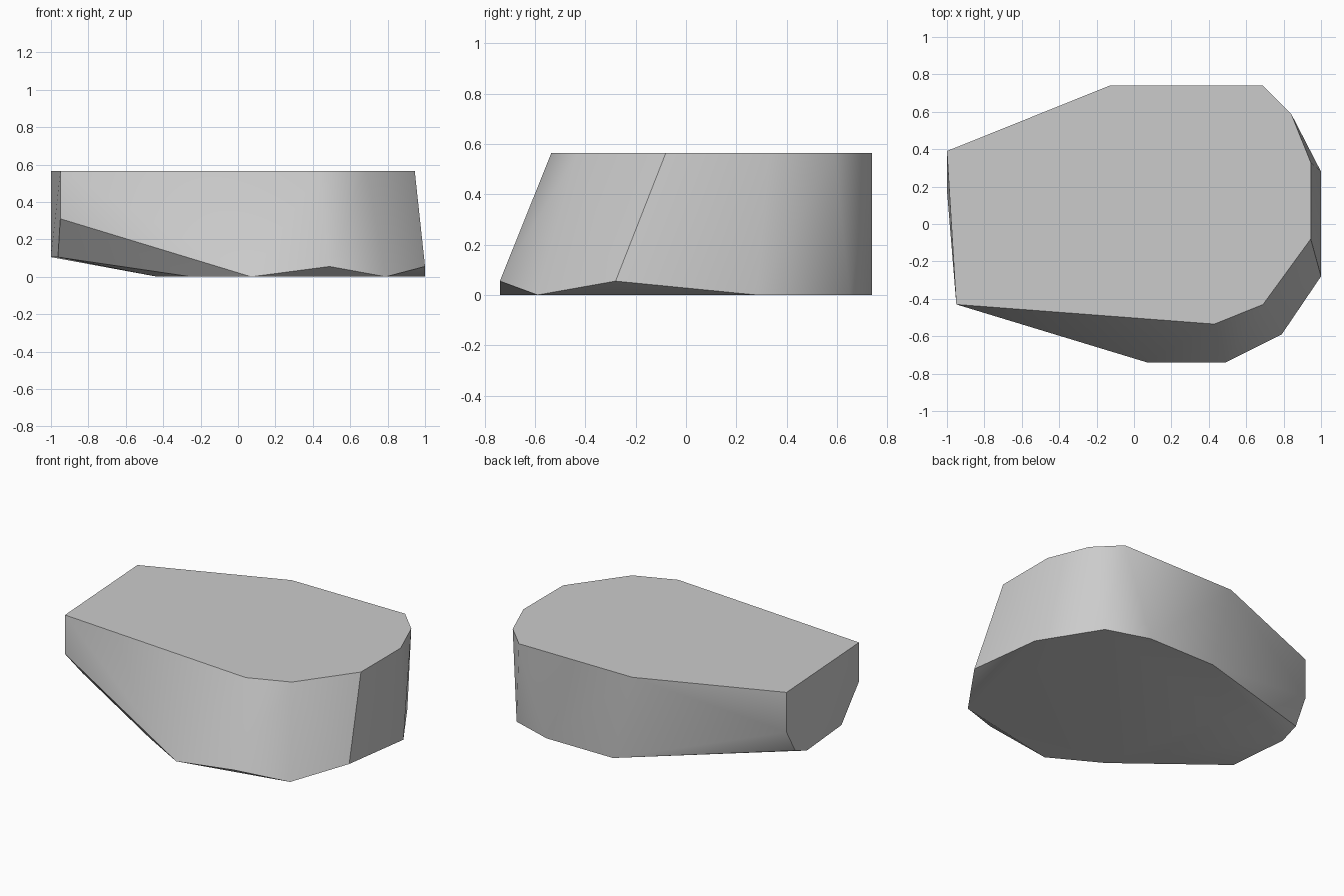
import bpy
import bmesh
from math import radians

# Remove only the default object
default = bpy.data.objects.get("Cube")
if default:
    bpy.data.objects.remove(default, do_unlink=True)


def make_material(name, colour):
    mat = bpy.data.materials.new(name)
    mat.use_nodes = True
    mat.diffuse_color = colour
    mat.node_tree.nodes["Principled BSDF"].inputs["Base Color"].default_value = colour
    return mat


def ring(height, outline):
    """Place a plan outline at a single height."""
    return [(x, y, height) for x, y in outline]


def build_hull(name, points, material, sharp_angle):
    """Wrap a faceted convex solid around the corner points."""
    bm = bmesh.new()
    for point in points:
        bm.verts.new(point)
    bmesh.ops.convex_hull(bm, input=bm.verts[:])
    bmesh.ops.delete(bm, geom=[v for v in bm.verts if not v.link_faces], context="VERTS")
    bmesh.ops.dissolve_limit(bm, angle_limit=radians(1), verts=bm.verts[:], edges=bm.edges[:])
    bmesh.ops.recalc_face_normals(bm, faces=bm.faces[:])
    mesh = bpy.data.meshes.new(name)
    bm.to_mesh(mesh)
    bm.free()
    mesh.materials.append(material)
    obj = bpy.data.objects.new(name, mesh)
    bpy.context.collection.objects.link(obj)
    bpy.ops.object.select_all(action="DESELECT")
    obj.select_set(True)
    bpy.context.view_layer.objects.active = obj
    bpy.ops.object.shade_smooth_by_angle(angle=radians(sharp_angle))
    return obj


# Flat top of the block
top = ring(.565, [(-1, .39), (-.13, .74), (.69, .74), (.84, .59), (.945, .33),
                  (.945, -.08), (.69, -.43), (.43, -.535), (-.95, -.43)])

# Flat underside
base = ring(0, [(.01, .74), (.49, .74), (.77, .65), (1, .28), (.79, -.59),
                (.07, -.74), (-.25, -.56), (-.43, -.3), (-.43, .3)])

# Slightly raised lower corners at the front and the wide end
lifted = ring(.055, [(.49, -.74), (1, -.28)])

# Chipped lower edge of the narrow end
chipped = ring(.105, [(-1, .18), (-.963, -.23)])
chipped += [(-1, .39, .305), (-1, .3, .15), (-.95, -.43, .31)]

grey = make_material("stone grey", (.6, .6, .6, 1))
build_hull("stone_block", top + base + lifted + chipped, grey, 30)
